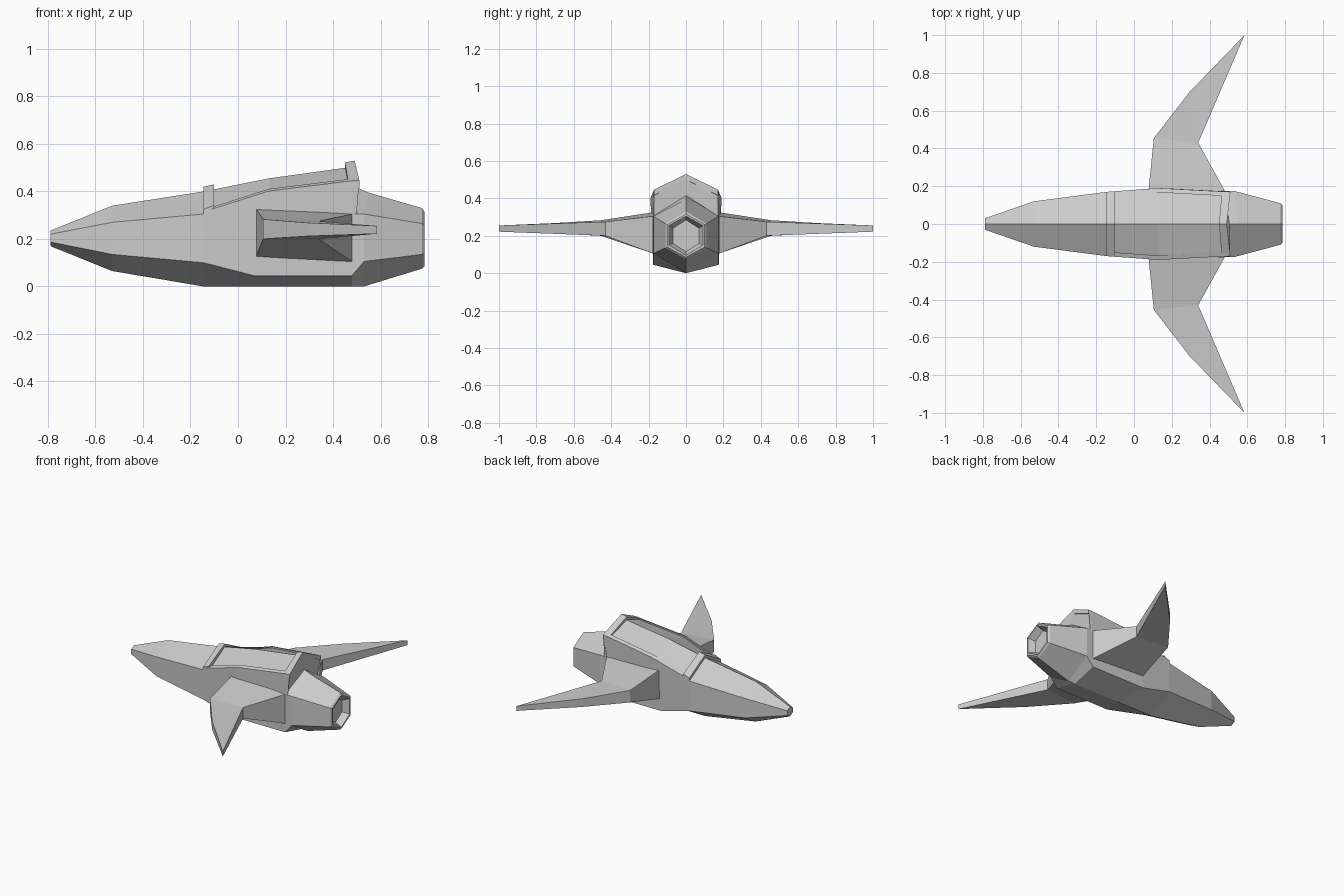
import bpy
import bmesh

cube = bpy.data.objects.get("Cube")
if cube:
    bpy.data.objects.remove(cube, do_unlink=True)

grey = bpy.data.materials.new("hull_grey")
grey.use_nodes = True
grey.diffuse_color = (0.6, 0.6, 0.6, 1)
for node in grey.node_tree.nodes:
    if node.type == 'BSDF_PRINCIPLED':
        node.inputs["Base Color"].default_value = (0.6, 0.6, 0.6, 1)


def finish(name, bm):
    """Clean up a mesh, point its faces outward and add it to the scene."""
    bmesh.ops.remove_doubles(bm, verts=bm.verts[:], dist=0.0005)
    bmesh.ops.recalc_face_normals(bm, faces=bm.faces[:])
    mesh = bpy.data.meshes.new(name)
    bm.to_mesh(mesh)
    bm.free()
    mesh.materials.append(grey)
    obj = bpy.data.objects.new(name, mesh)
    bpy.context.collection.objects.link(obj)
    return obj


def loft(name, rings):
    """Skin a row of closed rings and cap both ends."""
    bm = bmesh.new()
    rows = [[bm.verts.new(p) for p in ring] for ring in rings]
    n = len(rows[0])
    for a, b in zip(rows, rows[1:]):
        for i in range(n):
            j = (i + 1) % n
            bm.faces.new((a[i], a[j], b[j], b[i]))
    bm.faces.new(rows[0])
    bm.faces.new(rows[-1][::-1])
    return finish(name, bm)


def hexagon(top, upper, lower, bottom):
    """Six-sided ring: top and bottom are (x, z), sides are (x, half width, z)."""
    (xu, wu, zu), (xl, wl, zl) = upper, lower
    return [(top[0], 0, top[1]), (xu, wu, zu), (xl, wl, zl),
            (bottom[0], 0, bottom[1]), (xl, -wl, zl), (xu, -wu, zu)]


def flat_hexagon(x, w, top, upper, lower, bottom):
    return hexagon((x, top), (x, w, upper), (x, w, lower), (x, bottom))


# Fuselage from nose to the step behind the cockpit, then the engine and nozzle
loft("fuselage", [
    flat_hexagon(-0.79, 0.03, 0.235, 0.22, 0.187, 0.17),
    flat_hexagon(-0.53, 0.12, 0.34, 0.27, 0.135, 0.065),
    flat_hexagon(-0.145, 0.17, 0.40, 0.305, 0.10, 0),
    hexagon((0.13, 0.455), (0.13, 0.19, 0.393), (0.07, 0.175, 0.045), (0.13, 0)),
    hexagon((0.49, 0.505), (0.51, 0.17, 0.44), (0.48, 0.175, 0.045), (0.48, 0)),
    hexagon((0.505, 0.415), (0.48, 0.175, 0.305), (0.48, 0.175, 0.045), (0.48, 0)),
    hexagon((0.55, 0.395), (0.53, 0.175, 0.305), (0.53, 0.175, 0.105), (0.53, 0)),
    flat_hexagon(0.775, 0.11, 0.33, 0.265, 0.135, 0.075),
    flat_hexagon(0.785, 0.10, 0.315, 0.26, 0.14, 0.085),
    flat_hexagon(0.785, 0.09, 0.305, 0.255, 0.15, 0.095),
    flat_hexagon(0.74, 0.07, 0.285, 0.24, 0.16, 0.115),
])


# Raised hoops at both ends of the canopy
def hoop_ring(apex, side, drop):
    xs, w, zs = side
    xa, za = apex
    return [(xs, -w, zs), (xa, 0, za), (xs, w, zs),
            (xs, w, zs - drop), (xa, 0, za - drop), (xs, -w, zs - drop)]


loft("front_canopy_hoop", [
    hoop_ring((-0.145, 0.42), (-0.145, 0.17, 0.325), 0.03),
    hoop_ring((-0.10, 0.43), (-0.10, 0.173, 0.342), 0.03)])
loft("rear_canopy_hoop", [
    hoop_ring((0.45, 0.522), (0.465, 0.173, 0.441), 0.03),
    hoop_ring((0.491, 0.53), (0.511, 0.17, 0.447), 0.03)])

# Slim rails along both sides of the canopy
for side, label in ((1, "left"), (-1, "right")):
    rail = []
    for x, w, z in ((-0.12, 0.172, 0.313), (0.13, 0.19, 0.393), (0.49, 0.171, 0.437)):
        outline = ((w, z), (w, z + 0.009), (w - 0.023, z + 0.018), (w - 0.023, z))
        rail.append([(x, side * y, h) for y, h in outline])
    loft(label + "_canopy_rail", rail)


# Swept wings with a cranked leading edge and pointed tip
# Each station: x, y, top z, bottom z
OUTLINE = {
    "root_front": (0.075, 0.16, 0.328, 0.122),
    "crank": (0.105, 0.455, 0.283, 0.20),
    "outer": (0.295, 0.70, 0.268, 0.212),
    "tip": (0.585, 1.0, 0.255, 0.222),
    "notch": (0.34, 0.43, 0.275, 0.20),
    "root_rear": (0.48, 0.176, 0.305, 0.105),
}
PANELS = (("root_front", "crank", "notch", "root_rear"),
          ("crank", "outer", "notch"), ("outer", "tip", "notch"))


def wing(name, side):
    bm = bmesh.new()
    top = {k: bm.verts.new((x, side * y, zt)) for k, (x, y, zt, zb) in OUTLINE.items()}
    low = {k: bm.verts.new((x, side * y, zb)) for k, (x, y, zt, zb) in OUTLINE.items()}
    for panel in PANELS:
        bm.faces.new([top[k] for k in panel])
        bm.faces.new([low[k] for k in reversed(panel)])
    names = list(OUTLINE)
    for a, b in zip(names, names[1:] + names[:1]):
        bm.faces.new((top[a], low[a], low[b], top[b]))
    finish(name, bm)


wing("left_wing", 1)
wing("right_wing", -1)
